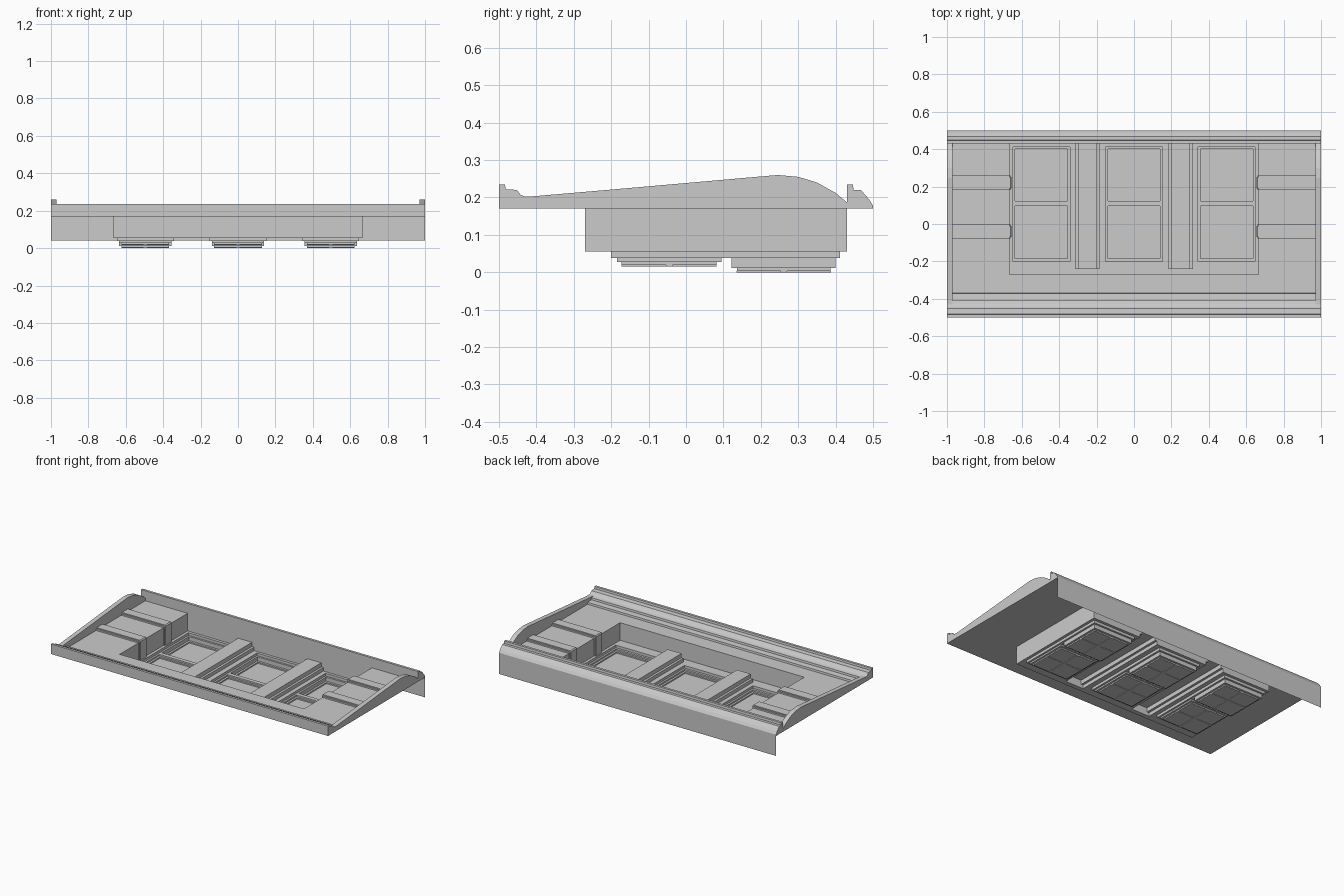
import bpy, bmesh

if "Cube" in bpy.data.objects:
    bpy.data.objects.remove(bpy.data.objects["Cube"])


def finish(bm, name, flat=True):
    if flat:
        bmesh.ops.recalc_face_normals(bm, faces=bm.faces)
    me = bpy.data.meshes.new(name)
    bm.to_mesh(me)
    bm.free()
    ob = bpy.data.objects.new(name, me)
    bpy.context.collection.objects.link(ob)
    return ob


def prism(name, profile, a, b, axis='X'):
    """Extrude a 2D profile between a and b along X (y,z) or Y (x,z)."""
    bm = bmesh.new()
    put = (lambda p, t: (t, p[0], p[1])) if axis == 'X' else (lambda p, t: (p[0], t, p[1]))
    lo = [bm.verts.new(put(p, a)) for p in profile]
    hi = [bm.verts.new(put(p, b)) for p in profile]
    bm.faces.new(lo)
    bm.faces.new(hi[::-1])
    n = len(profile)
    for i in range(n):
        j = (i + 1) % n
        bm.faces.new((lo[i], lo[j], hi[j], hi[i]))
    return finish(bm, name)


def box(name, x0, x1, y0, y1, z0, z1):
    return prism(name, [(y0, z0), (y1, z0), (y1, z1), (y0, z1)], x0, x1)


def terraces(name, rects):
    """Single stepped sheet: later rectangles (x0,x1,y0,y1,z) override earlier ones."""
    xs = sorted({v for r in rects for v in r[:2]})
    ys = sorted({v for r in rects for v in r[2:4]})

    def height(i, j):
        x, y = (xs[i] + xs[i + 1]) / 2, (ys[j] + ys[j + 1]) / 2
        return [r[4] for r in rects if r[0] < x < r[1] and r[2] < y < r[3]][-1]

    bm = bmesh.new()
    quad = lambda *c: bm.faces.new([bm.verts.new(p) for p in c])
    nx, ny = len(xs) - 1, len(ys) - 1
    for i in range(nx):
        for j in range(ny):
            z = height(i, j)
            xa, xb, ya, yb = xs[i], xs[i + 1], ys[j], ys[j + 1]
            quad((xa, ya, z), (xb, ya, z), (xb, yb, z), (xa, yb, z))
            if i + 1 < nx and (w := height(i + 1, j)) != z:
                quad((xb, ya, z), (xb, ya, w), (xb, yb, w), (xb, yb, z))
            if j + 1 < ny and (w := height(i, j + 1)) != z:
                quad((xa, yb, z), (xb, yb, z), (xb, yb, w), (xa, yb, w))
    bmesh.ops.remove_doubles(bm, verts=bm.verts, dist=1e-5)
    bmesh.ops.recalc_face_normals(bm, faces=bm.faces)
    # make the sheet face upward
    if sum(f.normal.z * f.calc_area() for f in bm.faces) < 0:
        bmesh.ops.reverse_faces(bm, faces=bm.faces)
    bmesh.ops.dissolve_limit(bm, angle_limit=0.01, verts=bm.verts, edges=bm.edges)
    return finish(bm, name, flat=False)


# wall sheet with recess, dividing piers and window openings
rects = [(-1, 1, -.5, .5, .17), (-.665, .665, -.27, .43, .055)]
for s in (-1, 1):
    a, b = sorted((s * .2, s * .3))
    rects += [(a - .015, b + .015, -.24, .43, .078), (a, b, -.24, .43, .105)]
for c in (-.495, 0, .495):
    rects += [(c - .152, c + .152, -.2, .412, .038),
              (c - .14, c + .14, -.185, .095, .028),
              (c - .127, c + .127, -.172, .082, .02),
              (c - .14, c + .14, .122, .4, .012),
              (c - .127, c + .127, .136, .386, .004)]
terraces("wall_with_windows", rects)

# glazing bars under the panes
for c in (-.495, 0, .495):
    for y0, y1, z in ((-.185, .095, .02), (.122, .4, .004)):
        m = (y0 + y1) / 2
        box("glazing_bar_across", c - .127, c + .127, m - .009, m + .009, z - .004, z - .0005)
        box("glazing_bar_upright", c - .009, c + .009, y0 + .013, y1 - .013, z - .004, z - .0005)

# front moulding
prism("front_moulding", [(-.5, .17), (-.5, .235), (-.484, .235), (-.482, .222), (-.452, .22),
                         (-.442, .207), (-.43, .202), (-.41, .198), (-.408, .185),
                         (-.372, .182), (-.37, .17)], -1, 1)

# back moulding and hanging skirt
prism("back_moulding", [(.43, .17), (.43, .235), (.446, .235), (.448, .22), (.467, .22),
                        (.478, .208), (.49, .194), (.5, .178), (.5, .17)], -1, 1)
bm = bmesh.new()
bm.faces.new([bm.verts.new(p) for p in ((1, .5, .04), (-1, .5, .04), (-1, .5, .17), (1, .5, .17))])
finish(bm, "back_skirt", flat=False)

# curved end panels
panel = [(-.43, .17), (-.43, .203), (-.41, .203), (-.2, .221), (.245, .26), (.3, .255),
         (.35, .24), (.4, .212), (.43, .187), (.43, .17)]
for s in (-1, 1):
    prism("end_panel", panel, s * .97, s)

# flat bands crossing the side walls and running down into the recess
for s in (-1, 1):
    for y in (.19, -.07):
        for name, y0, y1, x, z in (("side_band", y, y + .06, .655, .186),
                                   ("side_band_lip", y - .008, y + .068, .66, .179)):
            prof = [(.97, .17), (.97, z), (x + .006, z), (x, z - .006),
                    (x, .055), (.665, .055), (.665, .17)]
            prism(name, [(s * px, pz) for px, pz in prof], y0, y1, 'Y')
